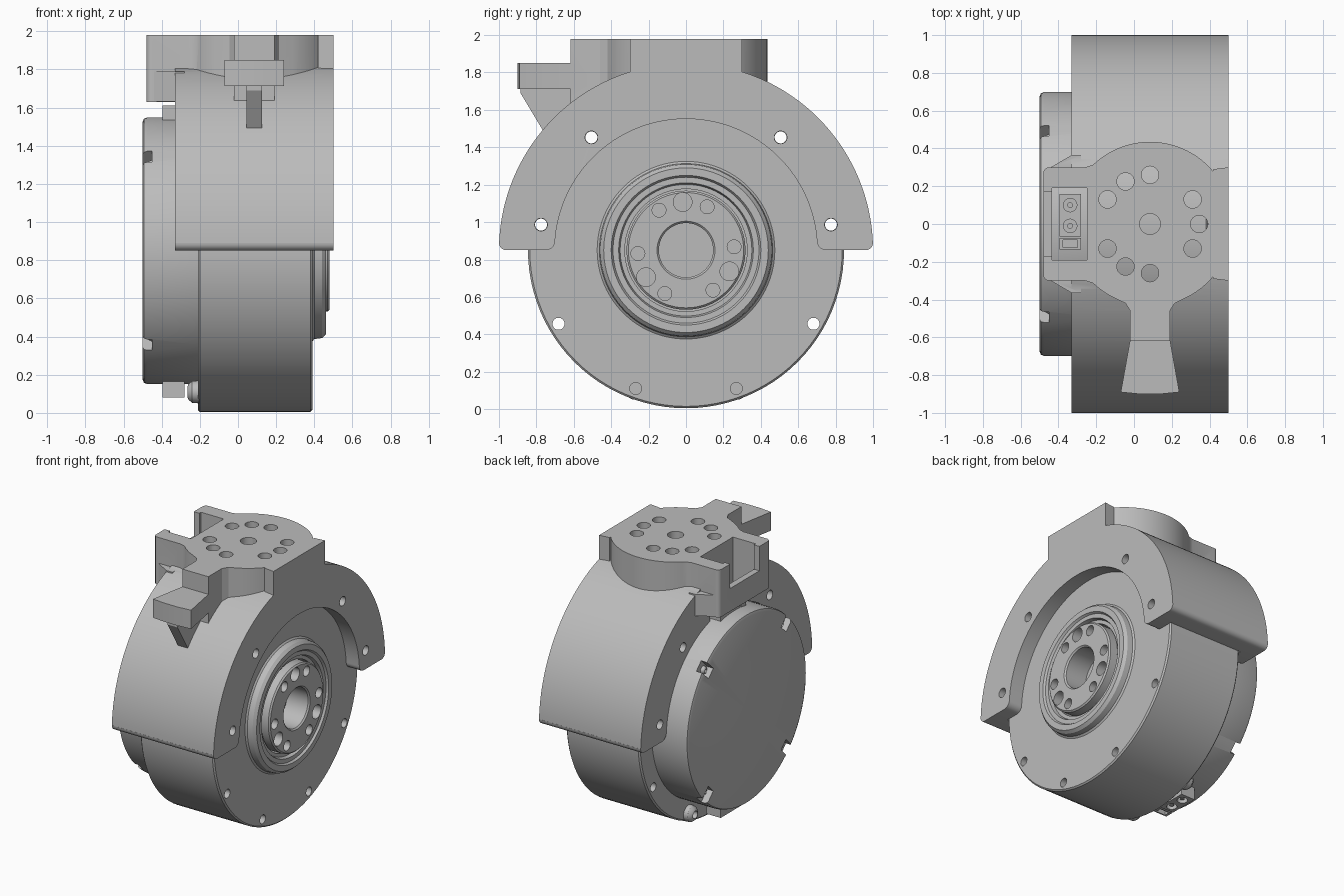
import bpy, bmesh
from math import sin, cos, pi, radians
from mathutils import Matrix, Vector

if "Cube" in bpy.data.objects:
    bpy.data.objects.remove(bpy.data.objects["Cube"], do_unlink=True)

AXIS_Z = 0.85          # height of the motor axis
PLATE_X = 0.085        # centre of the mounting plate

grey = bpy.data.materials.new("machined grey")
grey.use_nodes = True
grey.diffuse_color = (0.5, 0.5, 0.5, 1)
grey.node_tree.nodes["Principled BSDF"].inputs["Base Color"].default_value = (0.5, 0.5, 0.5, 1)


def finish(name, bm):
    bmesh.ops.recalc_face_normals(bm, faces=bm.faces)
    mesh = bpy.data.meshes.new(name)
    bm.to_mesh(mesh)
    bm.free()
    mesh.materials.append(grey)
    obj = bpy.data.objects.new(name, mesh)
    bpy.context.collection.objects.link(obj)
    return obj


def prism(name, outline, axis, a, b):
    """Extrude an outline: (y, z) along x, or (x, y) along z."""
    bm = bmesh.new()
    place = (lambda p: (a, *p)) if axis == "x" else (lambda p: (*p, a))
    face = bm.faces.new([bm.verts.new(place(p)) for p in outline])
    ext = bmesh.ops.extrude_face_region(bm, geom=[face])
    move = Vector((b - a, 0, 0) if axis == "x" else (0, 0, b - a))
    bmesh.ops.translate(bm, vec=move, verts=[v for v in ext["geom"] if isinstance(v, bmesh.types.BMVert)])
    return finish(name, bm)


def arc(cx, cy, r, start, end, n=48):
    angles = [radians(start + (end - start) * i / n) for i in range(n + 1)]
    return [(cx + r * cos(t), cy + r * sin(t)) for t in angles]


def cylinder(name, c, r, axis, a, b, n=32):
    return prism(name, arc(*c, r, 0, 360, n)[:-1], axis, a, b)


def box(name, x, y, z):
    return prism(name, [(x[0], y[0]), (x[1], y[0]), (x[1], y[1]), (x[0], y[1])], "z", *z)


def lathe(name, profile, y=0.0, z=AXIS_Z, steps=96):
    """Turn an (r, x) profile around an axis parallel to x."""
    bm = bmesh.new()
    verts = [bm.verts.new((x, y + r, z)) for r, x in profile]
    edges = [bm.edges.new(pair) for pair in zip(verts, verts[1:])]
    bmesh.ops.spin(bm, geom=verts + edges, cent=(0, y, z), axis=(1, 0, 0),
                   angle=2 * pi, steps=steps, use_duplicate=False)
    bmesh.ops.remove_doubles(bm, verts=bm.verts, dist=1e-5)
    return finish(name, bm)


def combine(obj, others, operation):
    """Apply booleans and discard the helper objects."""
    for other in others:
        mod = obj.modifiers.new("bool", "BOOLEAN")
        mod.operation, mod.solver, mod.object = operation, "EXACT", other
        bpy.context.view_layer.objects.active = obj
        bpy.ops.object.modifier_apply(modifier=mod.name)
        bpy.data.objects.remove(other, do_unlink=True)


def around(cy, cz, r, angles):
    return [(cy + r * cos(radians(t)), cz + r * sin(radians(t))) for t in angles]


# Motor casing with the raised bearing rings and a seat for the hub
casing = lathe("motor_casing", [
    (0, -0.21), (0.835, -0.21), (0.845, -0.2), (0.845, 0.38), (0.835, 0.39), (0.475, 0.39),
    (0.463, 0.4), (0.458, 0.44), (0.44, 0.46), (0.4, 0.46), (0.39, 0.445), (0.36, 0.445),
    (0.352, 0.42), (0.327, 0.42), (0.327, 0.25), (0, 0.25)])
bolt_spots = around(0, AXIS_Z, 0.787, [10, 50, 130, 170, 210, 250, 290, 330])
combine(casing, [cylinder("cutter", p, 0.032, "x", -0.6, 0.6) for p in bolt_spots], "DIFFERENCE")

# Output hub with bore and bolt holes
hub = lathe("output_hub", [(0, 0.24), (0.318, 0.24), (0.318, 0.47), (0.308, 0.48),
                           (0.155, 0.48), (0.145, 0.47), (0.145, 0.3), (0, 0.3)])
holes = [cylinder("cutter", p, 0.05, "x", 0.4, 0.6) for p in around(0, AXIS_Z, 0.258, [94, 214, 334])]
holes += [cylinder("cutter", p, 0.037, "x", 0.4, 0.6)
          for p in around(0, AXIS_Z, 0.258, [4, 64, 124, 184, 244, 304])]
combine(hub, holes, "DIFFERENCE")

# Rear cover with four screw slots
cover = lathe("rear_cover", [(0, -0.5), (0.675, -0.5), (0.692, -0.493), (0.699, -0.475),
                             (0.699, -0.2), (0, -0.2)])
slots = []
for t in (45, 135, 225, 315):
    slot = box("cutter", (-0.6, -0.45), (0.6, 0.8), (-0.04, 0.04))
    slot.data.transform(Matrix.Translation((0, 0, AXIS_Z)) @ Matrix.Rotation(radians(t), 4, "X"))
    slots.append(slot)
combine(cover, slots, "DIFFERENCE")


def screw(name, y, z, r, x):
    """Domed screw head with a socket, pointing to -x."""
    return lathe(name, [(0, x + 0.035), (r * 0.45, x + 0.035), (r * 0.45, x), (r * 0.7, x + 0.006),
                        (r * 0.95, x + 0.025), (r, x + 0.06), (0, x + 0.06)], y, z, 24)


for i, (y, z) in enumerate(around(0, AXIS_Z, 0.63, [45, 135, 225, 315])):
    screw(f"cover_screw_{i + 1}", y, z, 0.032, -0.475)
for side, y in (("left", 0.27), ("right", -0.27)):
    screw(f"casing_screw_{side}", y, 0.11, 0.06, -0.265)

# Bracket arch: half ring with rounded feet
foot = arc(0.75, AXIS_Z + 0.05, 0.05, 180, 270, 8) + arc(0.96, AXIS_Z + 0.04, 0.04, 270, 360, 8)
outline = (foot + arc(0, AXIS_Z, 1.0, 2.3, 177.7, 96)
           + [(-y, z) for y, z in reversed(foot)] + arc(0, AXIS_Z, 0.702, 176, 4, 72))
bracket = prism("bracket", outline, "x", -0.33, 0.5)

# Mounting plate, tail, shoe and rib joined to the arch
top, low = 1.98, 1.63
r = 0.03
plate_outline = ([(0.5, -0.3), (0.5, 0.3), (0.42, 0.29)] + arc(PLATE_X, 0, 0.435, 40, 134, 32)
                 + [(-0.26, 0.3)] + arc(-0.45, 0.27, r, 90, 180, 6) + arc(-0.45, -0.27, r, 180, 270, 6)
                 + [(-0.26, -0.3)] + arc(PLATE_X, 0, 0.435, 226, 242, 6)
                 + [(-0.045, -0.42), (-0.02, -0.46), (-0.02, -0.618), (0.19, -0.618),
                    (0.19, -0.46), (0.215, -0.42)]
                 + arc(PLATE_X, 0, 0.435, 298, 320, 8) + [(0.42, -0.29)])
plate = prism("plate", plate_outline, "z", low, top)
flare = prism("flare", [(-0.475, -0.28), (-0.33, -0.365), (-0.28, -0.365),
                        (-0.28, 0.365), (-0.33, 0.365), (-0.475, 0.28)], "z", low + 0.002, 1.79)
shoe = prism("shoe", [(-0.015, -0.55), (0.185, -0.55), (0.19, -0.61), (0.24, -0.89),
                      (0.14, -0.9), (0.03, -0.9), (-0.07, -0.89), (-0.02, -0.61)], "z", 1.712, 1.85)
rib = prism("rib", [(-0.885, 1.73), (-0.885, 1.69), (-0.765, 1.49), (-0.6, 1.6), (-0.6, 1.73)],
            "x", 0.045, 0.127)
combine(bracket, [plate, flare, shoe, rib], "UNION")

# Motor cavity, connector pocket, plate holes and bolt holes
cuts = [cylinder("cutter", (0, AXIS_Z), 0.85, "x", -0.215, 0.393, 96),
        box("cutter", (-0.435, -0.25), (-0.19, 0.19), (1.4, 2.2)),
        box("cutter", (-0.6, -0.4), (-0.17, 0.17), (1.8, 2.2)),
        cylinder("cutter", (PLATE_X, 0), 0.055, "z", 1.6, 2.2)]
cuts += [cylinder("cutter", p, 0.046, "z", 1.5, 2.2)
         for p in around(PLATE_X, 0, 0.26, [0, 30, 90, 120, 150, 210, 240, 270, 330])]
cuts += [cylinder("cutter", p, 0.034, "x", -0.6, 0.6) for p in bolt_spots[:4]]
combine(bracket, cuts, "DIFFERENCE")

# Plug sockets above and below the rear cover
for place, z, lip in (("upper", (1.5, 1.61), (1.56, 1.7)), ("lower", (0.08, 0.2), (0, 0.12))):
    power = box(f"{place}_power_socket", (-0.395, -0.28), (-0.065, 0.16), z)
    combine(power, [cylinder("cutter", (-0.338, y), 0.036, "z", *lip, 16) for y in (-0.01, 0.1)],
            "DIFFERENCE")
    signal = box(f"{place}_signal_socket", (-0.395, -0.28), (-0.135, -0.075), z)
    combine(signal, [box("cutter", (-0.375, -0.3), (-0.125, -0.085), lip)], "DIFFERENCE")
    for i, y in enumerate((-0.01, 0.1)):
        cylinder(f"{place}_pin_{i + 1}", (-0.338, y), 0.015, "z", z[0] + 0.01, z[1] - 0.01, 12)

# Smooth shading with sharp edges
for obj in bpy.context.scene.objects:
    if obj.type == "MESH" and grey.name in obj.data.materials:
        bpy.ops.object.select_all(action="DESELECT")
        obj.select_set(True)
        bpy.context.view_layer.objects.active = obj
        bpy.ops.object.shade_smooth_by_angle(angle=radians(30))
